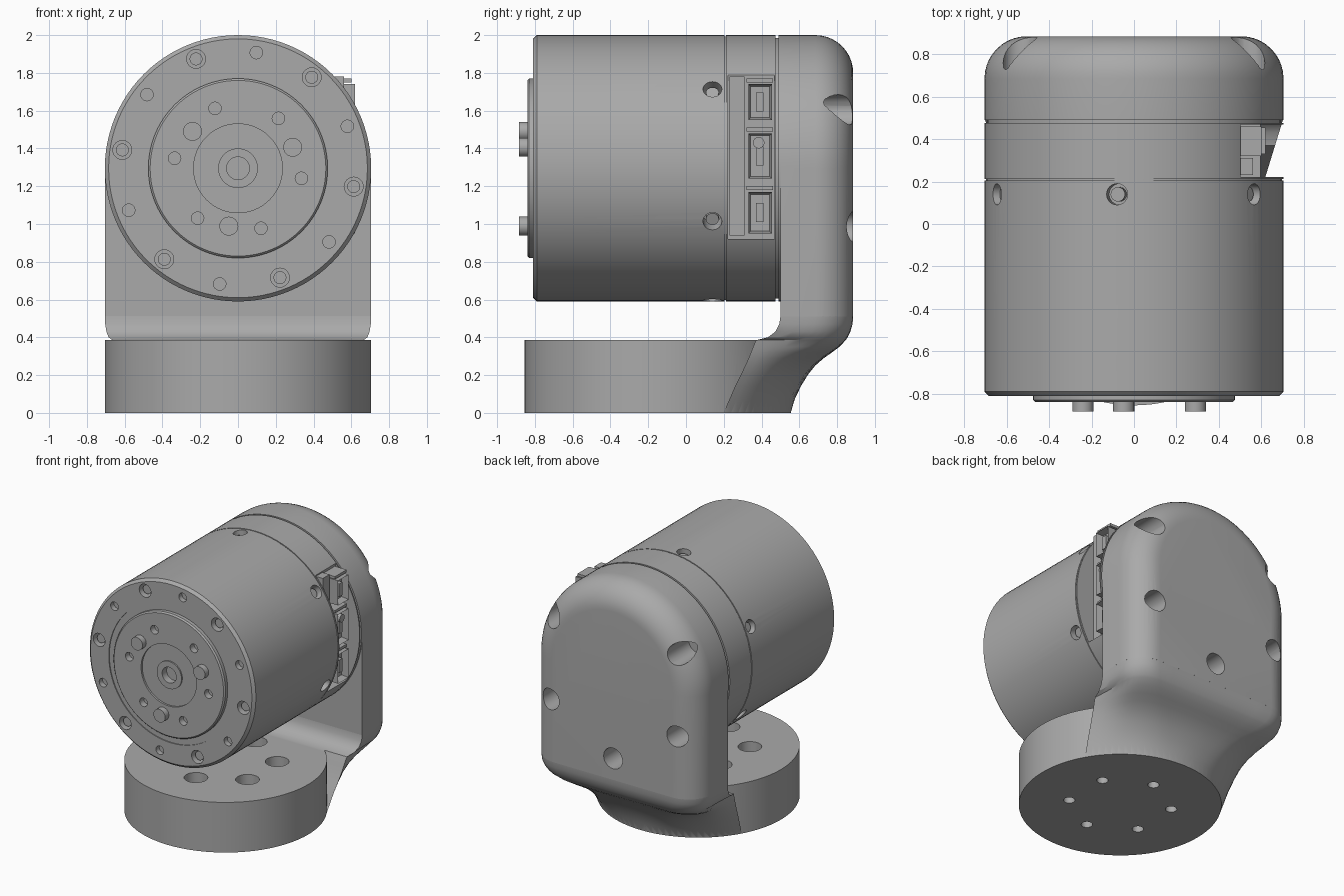
import bpy, bmesh
from math import sin, cos, pi, radians, sqrt
from mathutils import Vector, Matrix

cube = bpy.data.objects.get("Cube")
if cube:
    bpy.data.objects.remove(cube, do_unlink=True)

grey = bpy.data.materials.new("plain_grey")
grey.use_nodes = True
grey.diffuse_color = (0.4, 0.4, 0.4, 1)
grey.node_tree.nodes["Principled BSDF"].inputs["Base Color"].default_value = grey.diffuse_color

R = 0.705            # radius shared by housing, base and arch
AXIS_Z = 1.295       # height of the housing axis
BASE_Y = -0.15       # centre of the base disc
FILLET = 0.2         # rounding of the back plate


def finish(name, bm):
    bmesh.ops.recalc_face_normals(bm, faces=bm.faces)
    mesh = bpy.data.meshes.new(name)
    bm.to_mesh(mesh)
    bm.free()
    mesh.materials.append(grey)
    ob = bpy.data.objects.new(name, mesh)
    bpy.context.collection.objects.link(ob)
    return ob


def select(ob):
    bpy.ops.object.select_all(action='DESELECT')
    ob.select_set(True)
    bpy.context.view_layer.objects.active = ob


def smooth(ob):
    select(ob)
    bpy.ops.object.shade_smooth_by_angle(angle=radians(30))


def combine(ob, other, operation):
    select(ob)
    mod = ob.modifiers.new("combine", 'BOOLEAN')
    mod.object, mod.operation, mod.solver = other, operation, 'EXACT'
    bpy.ops.object.modifier_apply(modifier=mod.name)
    bpy.data.objects.remove(other, do_unlink=True)


def rod(bm, a, b, r, segments=24):
    a, b = Vector(a), Vector(b)
    turn = (b - a).to_track_quat('Z', 'Y').to_matrix().to_4x4()
    bmesh.ops.create_cone(bm, cap_ends=True, segments=segments, radius1=r, radius2=r,
                          depth=(b - a).length, matrix=Matrix.Translation((a + b) / 2) @ turn)


def box(bm, low, high):
    low, high = Vector(low), Vector(high)
    return bmesh.ops.create_cube(bm, size=1, matrix=Matrix.Translation((low + high) / 2)
                                 @ Matrix.Diagonal((*(high - low), 1)))["verts"]


def loft(bm, rings):
    rows = [[bm.verts.new(p) for p in ring] for ring in rings]
    for lower, upper in zip(rows, rows[1:]):
        for i in range(len(lower)):
            j = (i + 1) % len(lower)
            bm.faces.new((lower[i], lower[j], upper[j], upper[i]))
    bm.faces.new(rows[0])
    bm.faces.new(rows[-1])


def polar(r, degrees, y):
    a = radians(degrees)
    return (r * cos(a), y, AXIS_Z + r * sin(a))


def along_y(bm, r, degrees, y0, y1, radius):
    rod(bm, polar(r, degrees, y0), polar(r, degrees, y1), radius)


# Motor housing: one turned profile of (radius, y)
profile = [(.06, -.78), (.06, -.835), (.105, -.835), (.105, -.825), (.235, -.825), (.235, -.84),
           (.465, -.84), (.475, -.83), (.475, -.803), (.53, -.803), (.53, -.81), (.685, -.81),
           (R, -.79), (R, .205), (.698, .205), (.698, .213), (R, .213), (R, .475),
           (.69, .475), (.69, .49), (R, .49), (R, .502)]
bm = bmesh.new()
loft(bm, [[polar(r, 360 * i / 96, y) for i in range(96)] for r, y in profile])
housing = finish("motor_housing", bm)

# Bolt holes in the front, screw holes around the side, and the socket recess
bm = bmesh.new()
for k in range(6):
    along_y(bm, .62, 51 + 60 * k, -.9, -.74, .05)
    along_y(bm, .62, 21 + 60 * k, -.9, -.77, .033)
    along_y(bm, .34, 51 + 60 * k, -.9, -.79, .033)
    rod(bm, polar(.6, 36.5 + 60 * k, .14), polar(.8, 36.5 + 60 * k, .14), .05)
box(bm, (.5, .222, .92), (.8, .468, 1.79))
combine(housing, finish("housing_cutter", bm), 'DIFFERENCE')
smooth(housing)

# Screws sunk in the holes
bm = bmesh.new()
for k in range(6):
    along_y(bm, .62, 51 + 60 * k, -.785, -.73, .034)
    rod(bm, polar(.58, 36.5 + 60 * k, .14), polar(.675, 36.5 + 60 * k, .14), .034)
smooth(finish("housing_screws", bm))

# Drive pins on the output flange
bm = bmesh.new()
for k in range(3):
    along_y(bm, .31, 21 + 120 * k, -.885, -.8, .05)
smooth(finish("drive_pins", bm))

# Sockets in the side recess
bm = bmesh.new()
box(bm, (.49, .23, .94), (.56, .31, 1.78))
for z0, z1 in ((.95, 1.17), (1.24, 1.48), (1.55, 1.74)):
    verts = box(bm, (.49, .33, z0), (.62, .455, z1))
    face = next(f for f in {f for v in verts for f in v.link_faces}
                if all(v.co.x > .6 for v in f.verts))
    bmesh.ops.inset_region(bm, faces=[face], thickness=.018)
    bmesh.ops.translate(bm, verts=face.verts, vec=(-.05, 0, 0))
    mid = (z0 + z1) / 2
    box(bm, (.52, .37, mid - .05), (.6, .41, mid + .05))
    box(bm, (.49, .32, z1 + .01), (.6, .46, z1 + .03))
rod(bm, (.56, .385, 1.43), (.615, .385, 1.43), .03)
finish("side_sockets", bm)

# Base disc
bm = bmesh.new()
rod(bm, (0, BASE_Y, 0), (0, BASE_Y, .385), R, 96)
base = finish("base_and_neck", bm)

# Neck: blends from the back of the disc to the rounded foot of the back plate
STEPS = 16
BACK = .885


def neck_point(i, back_mix, front_mix):
    f = i / STEPS
    a = radians(29.7 + 60.3 * f)
    low = Vector((R * cos(a), BASE_Y + R * sin(a)))
    if f <= .25:
        high = Vector((R, .5 + (BACK - FILLET - .5) * f / .25))
    elif f <= .75:
        a = pi * (f - .25)
        high = Vector((R - FILLET + FILLET * cos(a), BACK - FILLET + FILLET * sin(a)))
    else:
        high = Vector(((R - FILLET) * (1 - f) / .25, BACK))
    weight = min(f / .4, 1)
    return low.lerp(high, front_mix + (back_mix - front_mix) * weight)


rings = []
for z, back_mix, front_mix in ((0.002, 0, 0), (.07, .06, .1), (.14, .16, .2), (.2, .27, .3),
                               (.25, .39, .38), (.29, .53, .44), (.32, .66, .48), (.35, .78, .52),
                               (.385, .88, .57), (.4, .91, .78), (.43, .955, .91),
                               (.47, .99, .98), (.512, 1, 1)):
    half = [neck_point(i, back_mix, front_mix) for i in range(STEPS + 1)]
    rings.append([(p.x, p.y, z) for p in half] + [(-p.x, p.y, z) for p in half[-2::-1]])
bm = bmesh.new()
loft(bm, rings)
combine(base, finish("neck", bm), 'UNION')

# Counterbored mounting holes in the base
for radius, z0, z1 in ((.083, .13, .9), (.04, -.1, .2)):
    bm = bmesh.new()
    for k in range(6):
        a = radians(30 + 60 * k)
        x, y = .36 * cos(a), BASE_Y + .36 * sin(a)
        rod(bm, (x, y, z0), (x, y, z1), radius)
    combine(base, finish("base_cutter", bm), 'DIFFERENCE')
smooth(base)

# Back plate: arched outline with a rounded rear edge
stack = [(0, .5)] + [(FILLET * (1 - cos(a)), BACK - FILLET + FILLET * sin(a))
                     for a in (pi / 2 * k / 10 for k in range(11))]
rings = []
for inset, y in stack:
    r = R - inset
    arch = [polar(r, 180 * i / 48, y) for i in range(49)]
    rings.append([(r, y, .51)] + arch + [(-r, y, .51)])
bm = bmesh.new()
loft(bm, rings)
plate = finish("back_plate", bm)
bm = bmesh.new()
for degrees in (30, 150, 210, 270, 330):
    along_y(bm, .62, degrees, .62, 1, .08)
combine(plate, finish("plate_cutter", bm), 'DIFFERENCE')
smooth(plate)
